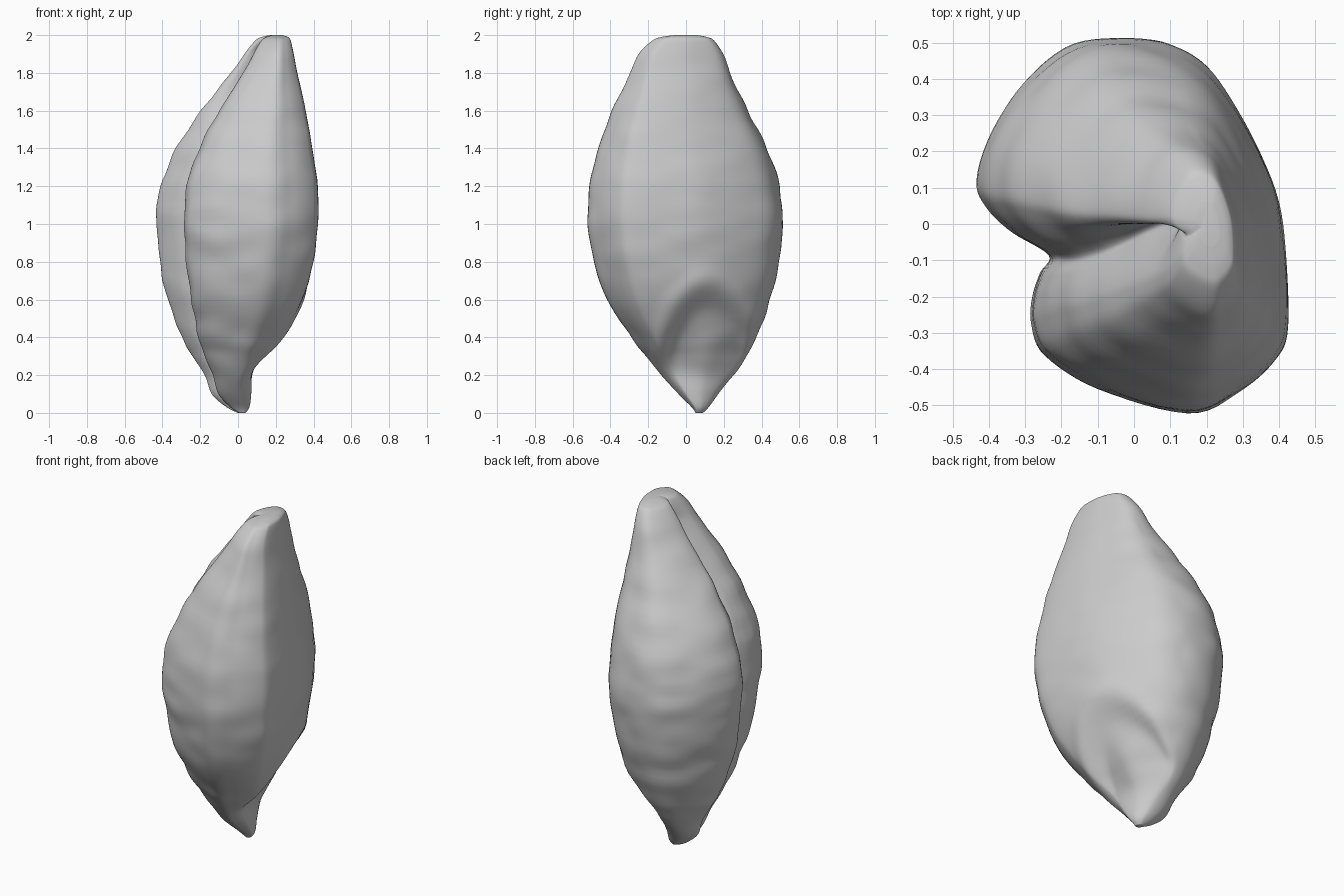
import bpy, bmesh, math
from mathutils import Vector, noise

cube = bpy.data.objects.get("Cube")
if cube:
    bpy.data.objects.remove(cube)

# Widest cross-section, with the crease between the two unequal cheeks
SECTION = [(.425, -.28), (.42, -.06), (.38, .13), (.27, .35), (.16, .47), (0, .52),
           (-.16, .5), (-.3, .39), (-.4, .24), (-.43, .12), (-.4, .05), (-.33, -.02),
           (-.235, -.085), (-.26, -.135), (-.28, -.2),
           (-.28, -.27), (-.24, -.36), (-.1, -.45), (.15, -.52), (.29, -.46), (.39, -.37)]

# Outline by height: z, x range, y range
OUTLINE = [(0, .0, .04, .05, .09), (.03, -.06, .06, .03, .12), (.1, -.14, .075, -.04, .17),
           (.2, -.18, .1, -.13, .25), (.3, -.24, .16, -.21, .32), (.4, -.3, .235, -.29, .37),
           (.6, -.37, .345, -.42, .445), (.8, -.41, .4, -.485, .49), (1, -.43, .425, -.52, .515),
           (1.2, -.415, .425, -.51, .49), (1.4, -.33, .395, -.465, .43),
           (1.6, -.195, .36, -.39, .325), (1.8, -.035, .315, -.295, .235),
           (1.9, .035, .295, -.25, .195), (1.97, .09, .28, -.18, .15),
           (1.99, .125, .265, -.13, .11), (2, .17, .235, -.06, .06)]


def spline(a, b, c, d, t):
    """Smooth curve through b and c."""
    return [.5 * (2 * q + (r - p) * t + (2 * p - 5 * q + 4 * r - s) * t * t
                  + (3 * q - p - 3 * r + s) * t ** 3) for p, q, r, s in zip(a, b, c, d)]


def smooth_loop(points, steps):
    n = len(points)
    return [spline(*(points[(i + k) % n] for k in (-1, 0, 1, 2)), j / steps)
            for i in range(n) for j in range(steps)]


def smooth_path(points, steps):
    last = len(points) - 1
    path = [spline(*(points[min(max(i + k, 0), last)] for k in (-1, 0, 1, 2)), j / steps)
            for i in range(last) for j in range(steps)]
    return path + [points[-1]]


def ramp(value, low, high):
    t = min(1, max(0, (value - low) / (high - low)))
    return t * t * (3 - 2 * t)


def germ_shift(u, y, z):
    """Step down into the germ bed at the foot of the rounded back, with a low bud inside."""
    r = math.hypot((y - .12) / .25, (z - .26) / .4)
    bed = -.055 * (1 - ramp(r, .65, 1.05))
    rim = .012 * math.exp(-((r - 1.12) / .12) ** 2)
    bud = .03 * math.exp(-(r / .4) ** 2)
    return (bed + rim + bud) * ramp(u, -.05, .25) * ramp(z, .05, .35)


# Loft the kernel through rings
bm = bmesh.new()
section = smooth_loop(SECTION, 6)
rings = []
for z, x0, x1, y0, y1 in smooth_path(OUTLINE, 6):
    ring = []
    for u, v in section:
        x = x0 + (u + .43) / .86 * (x1 - x0)
        y = y0 + (v + .52) / 1.04 * (y1 - y0)
        x += germ_shift(u, y, z)
        # The crease deepens and bends towards the back near the tip
        if u < 0:
            crease = math.exp(-((v + .085) / .09) ** 2) * ramp(z, 1.4, 1.8)
            x += .06 * crease * (1 - ramp(z, 1.85, 2))
            y += .08 * crease * (1 - ramp(z, 1.9, 2))
        # Shallow wrinkles, stronger on the creased cheeks than on the back
        size = (.012 if u < .1 else .007) * min(1, z * 3, (2 - z) * 4)
        wave = noise.noise(Vector((x * 5, y * 5, z * 9))) * size
        out = Vector((u, v)).normalized()
        ring.append(bm.verts.new((x + out.x * wave, y + out.y * wave, z)))
    rings.append(ring)
for low, high in zip(rings, rings[1:]):
    for i in range(len(low)):
        j = (i + 1) % len(low)
        bm.faces.new((low[i], low[j], high[j], high[i]))
bm.faces.new(rings[0][::-1])
bm.faces.new(rings[-1])
bmesh.ops.recalc_face_normals(bm, faces=bm.faces)

mesh = bpy.data.meshes.new("grain_kernel")
bm.to_mesh(mesh)
bm.free()
kernel = bpy.data.objects.new("grain_kernel", mesh)
bpy.context.collection.objects.link(kernel)

# Plain grey husk colour
husk = bpy.data.materials.new("husk_grey")
husk.use_nodes = True
grey = (.6, .6, .6, 1)
husk.diffuse_color = grey
husk.node_tree.nodes["Principled BSDF"].inputs["Base Color"].default_value = grey
mesh.materials.append(husk)

bpy.context.view_layer.objects.active = kernel
kernel.select_set(True)
bpy.ops.object.shade_smooth_by_angle(angle=math.radians(60))
